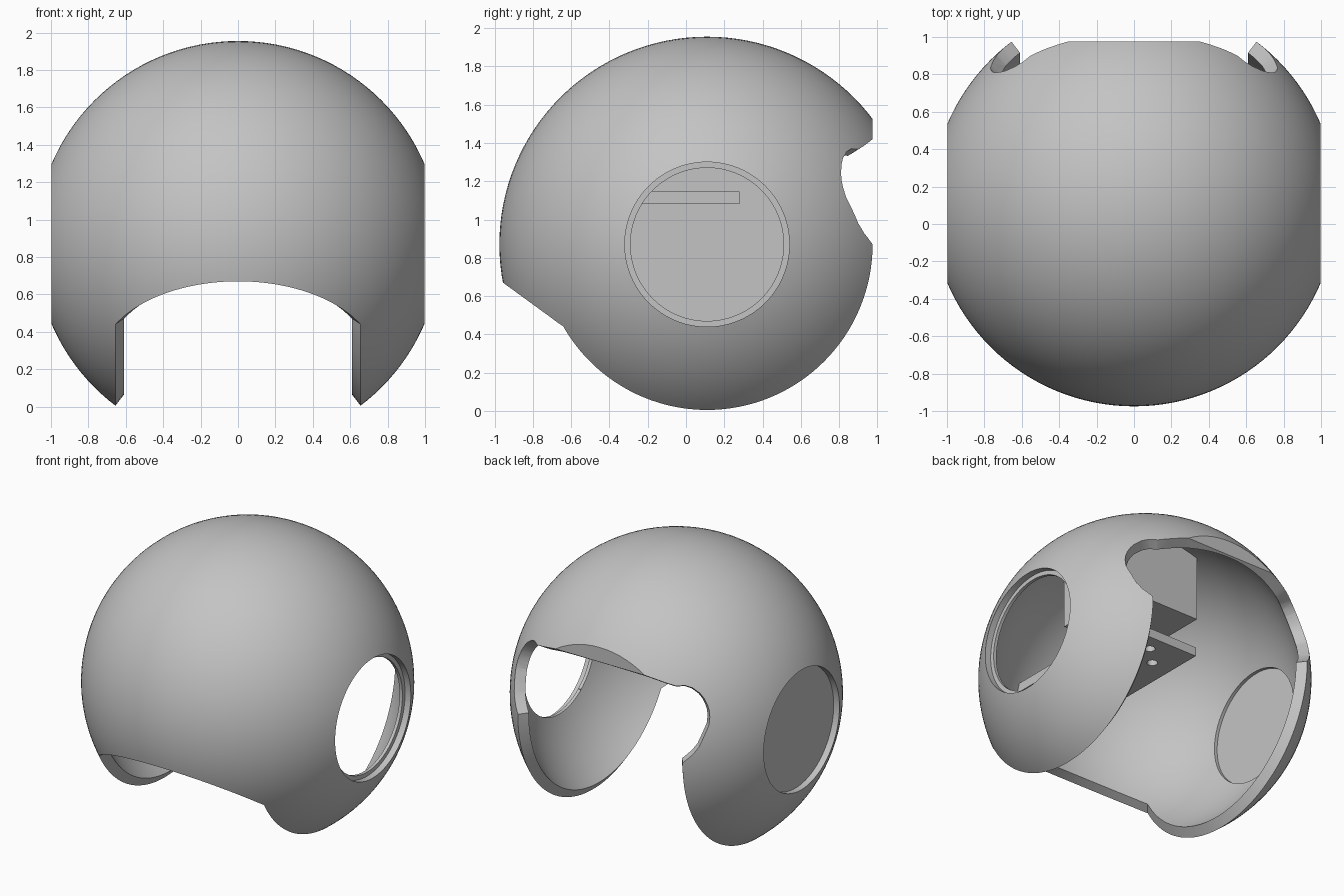
import bpy, bmesh, math
from mathutils import Vector, Matrix

cube = bpy.data.objects.get("Cube")
if cube:
    bpy.data.objects.remove(cube, do_unlink=True)

CENTER = Vector((0, 0.11, 0.87))
R_OUT, R_IN = 1.085, 1.01

grey = bpy.data.materials.new("plain grey")
grey.use_nodes = True
grey.diffuse_color = (0.55, 0.55, 0.55, 1)
bsdf = next(n for n in grey.node_tree.nodes if n.type == 'BSDF_PRINCIPLED')
bsdf.inputs["Base Color"].default_value = grey.diffuse_color


def to_object(name, bm):
    bmesh.ops.recalc_face_normals(bm, faces=bm.faces)
    mesh = bpy.data.meshes.new(name)
    bm.to_mesh(mesh)
    bm.free()
    mesh.materials.append(grey)
    obj = bpy.data.objects.new(name, mesh)
    bpy.context.collection.objects.link(obj)
    return obj


def sphere(name, radius):
    bm = bmesh.new()
    bmesh.ops.create_uvsphere(bm, u_segments=128, v_segments=64, radius=radius,
                              matrix=Matrix.Translation(CENTER) @ Matrix.Rotation(math.pi / 2, 4, 'Y'))
    return to_object(name, bm)


def box(name, lo, hi):
    bm = bmesh.new()
    bmesh.ops.create_cube(bm, size=1)
    lo, hi = Vector(lo), Vector(hi)
    for v in bm.verts:
        v.co = (lo + hi) / 2 + v.co * (hi - lo)
    return to_object(name, bm)


def cylinder(name, radius, depth, at, axis='X'):
    bm = bmesh.new()
    turn = Matrix.Rotation(math.pi / 2, 4, 'Y') if axis == 'X' else Matrix()
    bmesh.ops.create_cone(bm, cap_ends=True, segments=96 if axis == 'X' else 24,
                          radius1=radius, radius2=radius, depth=depth,
                          matrix=Matrix.Translation(at) @ turn)
    return to_object(name, bm)


def radial_cutter(name, side):
    """Cone from the sphere centre over a mirrored outline, given by its +x half."""
    bm = bmesh.new()
    apex = bm.verts.new(CENTER)
    rows = []
    for p in side:
        d = p.normalized() * R_OUT * 1.5
        rows.append([bm.verts.new(CENTER + Vector((s * d.x, d.y, d.z))) for s in (1, -1)])
    for (a, b), (c, d) in zip(rows, rows[1:]):
        bm.faces.new((a, c, d, b))
        bm.faces.new((apex, a, c))
        bm.faces.new((apex, b, d))
    for a, b in (rows[0], rows[-1]):
        bm.faces.new((apex, a, b))
    return to_object(name, bm)


def boolean(obj, cutter, operation='DIFFERENCE'):
    cutter.hide_render = True
    mod = obj.modifiers.new("cut", 'BOOLEAN')
    mod.operation, mod.solver, mod.object = operation, 'EXACT', cutter
    bpy.context.view_layer.objects.active = obj
    bpy.ops.object.modifier_apply(modifier=mod.name)
    bpy.data.objects.remove(cutter, do_unlink=True)


def smooth(obj):
    bpy.ops.object.select_all(action='DESELECT')
    obj.select_set(True)
    bpy.context.view_layer.objects.active = obj
    bpy.ops.object.shade_smooth_by_angle(angle=math.radians(30))


# Opening outline: sloping front arch, slot below, round lobes at the back
outline = []
slope = -0.727
for i in range(1, 17):
    x = 0.6 * i / 16
    lo, hi = -1.3, -0.3
    for _ in range(40):             # where the sloping plane leaves the sphere
        y = (lo + hi) / 2
        z = -0.43 + slope * (y + 0.75)
        if x * x + y * y + z * z > R_OUT ** 2:
            lo = y
        else:
            hi = y
    outline.append(Vector((x, y, z)))
SLOT = 0.655
ring = math.sqrt(R_OUT ** 2 - SLOT ** 2)
for i in range(49):
    a = math.radians(209.7 + (360 - 209.7) * i / 48)
    outline.append(Vector((SLOT, ring * math.cos(a), ring * math.sin(a))))
lobe = [(0.93, 0.93), (0.90, 0.98), (0.86, 1.07), (0.835, 1.12), (0.82, 1.17), (0.812, 1.21),
        (0.81, 1.25), (0.813, 1.29), (0.82, 1.32), (0.84, 1.355), (0.865, 1.37),
        (0.90, 1.367), (0.93, 1.385), (0.975, 1.42)]
for y, z in lobe:
    y, z = y - CENTER.y, z - CENTER.z
    outline.append(Vector((math.sqrt(R_OUT ** 2 - y * y - z * z), y, z)))

# Hollow shell with its openings
shell = sphere("shell", R_OUT)
boolean(shell, sphere("inner_cutter", R_IN))
boolean(shell, radial_cutter("opening_cutter", outline))
boolean(shell, box("back_cutter", (-1.5, 0.975, -0.5), (1.5, 1.6, 2.5)))

# Stepped round side holes
boolean(shell, cylinder("side_hole_cutter", 0.40, 3, CENTER))
for s in (1, -1):
    boolean(shell, cylinder("side_step_cutter", 0.43, 0.3, CENTER + Vector((s * 1.1, 0, 0))))
smooth(shell)

# Shelf fixed to the front wall, with four screw holes
shelf = box("inner_shelf", (-0.29, -0.85, 1.08), (0.29, 0.28, 1.145))
for dx, dy in ((0.13, 0), (-0.13, 0), (0, 0.13), (0, -0.13)):
    boolean(shelf, cylinder("screw_cutter", 0.035, 0.3, (dx, 0.03 + dy, 1.11), 'Z'))
smooth(shelf)

# Block hanging from the roof, trimmed to the shell
block = box("roof_block", (-0.3, -0.35, 1.36), (0.3, 0.28, 2.2))
boolean(block, sphere("trim_sphere", 1.04), 'INTERSECT')
smooth(block)
